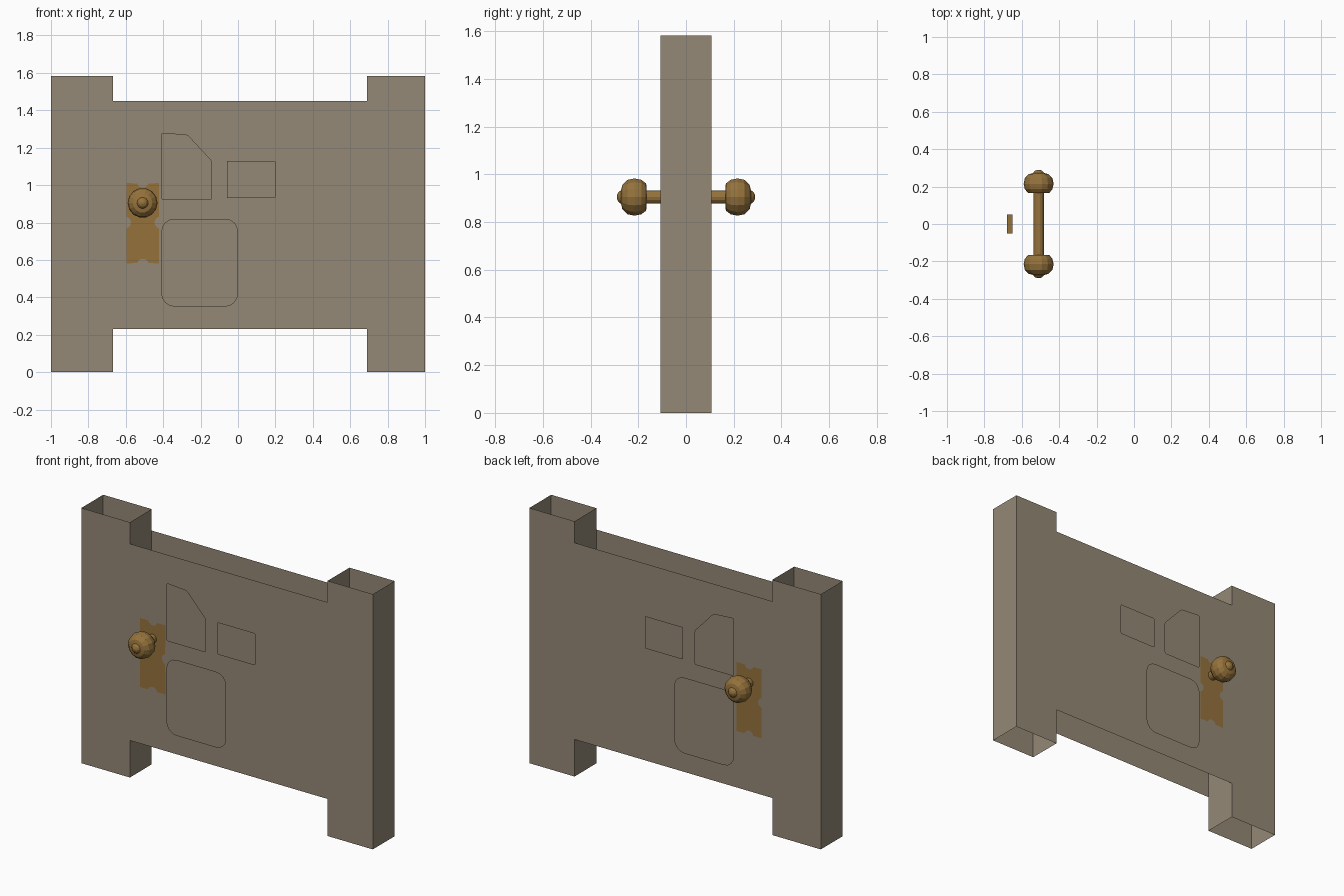
import bpy, bmesh, math
from mathutils import Vector

cube = bpy.data.objects.get("Cube")
if cube:
    bpy.data.objects.remove(cube, do_unlink=True)


def material(name, colour):
    m = bpy.data.materials.new(name)
    m.use_nodes = True
    m.diffuse_color = (*colour, 1)
    m.node_tree.nodes["Principled BSDF"].inputs["Base Color"].default_value = (*colour, 1)
    return m


WOOD = material("weathered_wood", (0.30, 0.25, 0.18))
BRASS = material("aged_brass", (0.30, 0.17, 0.045))


def finish(name, bm, mat, flip=False):
    if flip:
        bmesh.ops.reverse_faces(bm, faces=bm.faces[:])
    mesh = bpy.data.meshes.new(name)
    bm.to_mesh(mesh)
    bm.free()
    mesh.materials.append(mat)
    obj = bpy.data.objects.new(name, mesh)
    bpy.context.collection.objects.link(obj)
    return obj


def outline(bm, pts, y, side):
    """Flat face in the xz plane, facing outward on the given side."""
    face = bm.faces.new([bm.verts.new((x, side * y, z)) for x, z in pts])
    face.normal_update()
    if face.normal.y * side < 0:
        face.normal_flip()
    return face


def rect(x0, x1, z0, z1):
    return [(x0, z0), (x1, z0), (x1, z1), (x0, z1)]


def arc(cx, cz, r, start, end, n=6):
    return [(cx + r * math.cos(math.radians(start + (end - start) * i / n)),
             cz + r * math.sin(math.radians(start + (end - start) * i / n)))
            for i in range(n + 1)]


def raise_face(bm, face, inset, height, side):
    """Inset a face and move its middle outward or inward."""
    bmesh.ops.inset_region(bm, faces=[face], thickness=inset, use_even_offset=True)
    bmesh.ops.translate(bm, verts=face.verts[:], vec=(0, side * height, 0))


# Hollow posts, open at top and bottom, with walls facing inward
def post(name, x0, x1, depth=0.107, height=1.583):
    bm = bmesh.new()
    base = [(x0, -depth), (x1, -depth), (x1, depth), (x0, depth)]
    low = [bm.verts.new((x, y, 0)) for x, y in base]
    top = [bm.verts.new((x, y, height)) for x, y in base]
    for i in range(4):
        j = (i + 1) % 4
        bm.faces.new((low[i], low[j], top[j], top[i]))
    finish(name, bm, WOOD, flip=True)


post("right_post", -1, -0.667)
post("left_post", 0.69, 1)

# Raised door panels: lower rounded, upper clipped, upper small
PANELS = {
    "lower_panel": (rect(-0.41, 0, 0.35, 0.82), 0.07),
    "clipped_panel": ([(-0.41, 0.92), (-0.14, 0.92), (-0.14, 1.13),
                       (-0.27, 1.27), (-0.41, 1.28)], 0.012),
    "small_panel": (rect(-0.06, 0.2, 0.93, 1.13), 0.008),
}


def raised_panel(name, pts, radius, side):
    bm = bmesh.new()
    face = outline(bm, pts, 0.107, side)
    bmesh.ops.bevel(bm, geom=face.verts[:], offset=radius, segments=4,
                    profile=0.5, affect='VERTICES')
    bm.faces.ensure_lookup_table()
    raise_face(bm, bm.faces[0], 0.006, 0.009, side)
    finish(name, bm, WOOD)


# Lock plate outline with a curved bite in each side
KX, KZ = -0.51, 0.905
X0, X1, Z0, Z1 = -0.596, -0.422, 0.582, 1.01
MIDX, MIDZ = (X0 + X1) / 2, 0.8
BITE = 0.032
PLATE = ([(X0, Z0)] + arc(MIDX, Z0 - 0.008, BITE, 165, 15) + [(X1, Z0)]
         + arc(X1 + 0.008, MIDZ, BITE, 255, 105) + [(X1, Z1)]
         + arc(MIDX, Z1 + 0.008, BITE, 345, 195) + [(X0, Z1)]
         + arc(X0 - 0.008, MIDZ, BITE, 75, -75))
KEYHOLE = arc(MIDX, 0.71, 0.017, -60, 240, 8) + [(MIDX - 0.016, 0.65), (MIDX + 0.016, 0.65)]


def lock_plate(name, side):
    bm = bmesh.new()
    face = outline(bm, PLATE, 0.107, side)
    raise_face(bm, face, 0.001, 0.005, side)
    raise_face(bm, face, 0.008, 0.004, side)
    raise_face(bm, face, 0.006, 0, side)
    raise_face(bm, face, 0.004, -0.006, side)
    # Framed keyhole panel
    frame = outline(bm, rect(MIDX - 0.045, MIDX + 0.045, 0.635, 0.84), 0.111, side)
    raise_face(bm, frame, 0.004, 0.006, side)
    raise_face(bm, frame, 0.008, 0, side)
    raise_face(bm, frame, 0.004, -0.003, side)
    hole = outline(bm, KEYHOLE, 0.114, side)
    raise_face(bm, hole, 0.004, 0.004, side)
    finish(name, bm, BRASS, flip=True)


for label, side in (("front", -1), ("back", 1)):
    sheet = bmesh.new()
    outline(sheet, rect(-0.667, 0.69, 0.23, 1.45), 0.107, side)
    finish(label + "_door_sheet", sheet, WOOD)
    for part, (pts, radius) in PANELS.items():
        raised_panel(f"{label}_{part}", pts, radius, side)
    lock_plate(label + "_lock_plate", side)

# Double knob turned around one through shaft
HALF = [(0.028, 0.165), (0.058, 0.167), (0.074, 0.187), (0.08, 0.215), (0.074, 0.245),
        (0.052, 0.267), (0.03, 0.272), (0.02, 0.284), (0.006, 0.29)]
profile = [(r, -y) for r, y in reversed(HALF)] + HALF
SIDES = 14
bm = bmesh.new()
rings = [[bm.verts.new(Vector((KX + r * math.cos(a), y, KZ + r * math.sin(a))))
          for a in (math.tau * i / SIDES for i in range(SIDES))] for r, y in profile]
for a, b in zip(rings, rings[1:]):
    for i in range(SIDES):
        j = (i + 1) % SIDES
        bm.faces.new((a[i], a[j], b[j], b[i]))
bm.faces.new(rings[0])
bm.faces.new(rings[-1])
bmesh.ops.recalc_face_normals(bm, faces=bm.faces[:])
finish("knobs_and_shaft", bm, BRASS)

# Latch plate on the door edge
bm = bmesh.new()
bmesh.ops.create_cube(bm, size=1)
bmesh.ops.scale(bm, vec=(0.03, 0.1, 0.18), verts=bm.verts[:])
bmesh.ops.translate(bm, vec=(-0.664, 0, KZ), verts=bm.verts[:])
finish("latch_plate", bm, BRASS)
